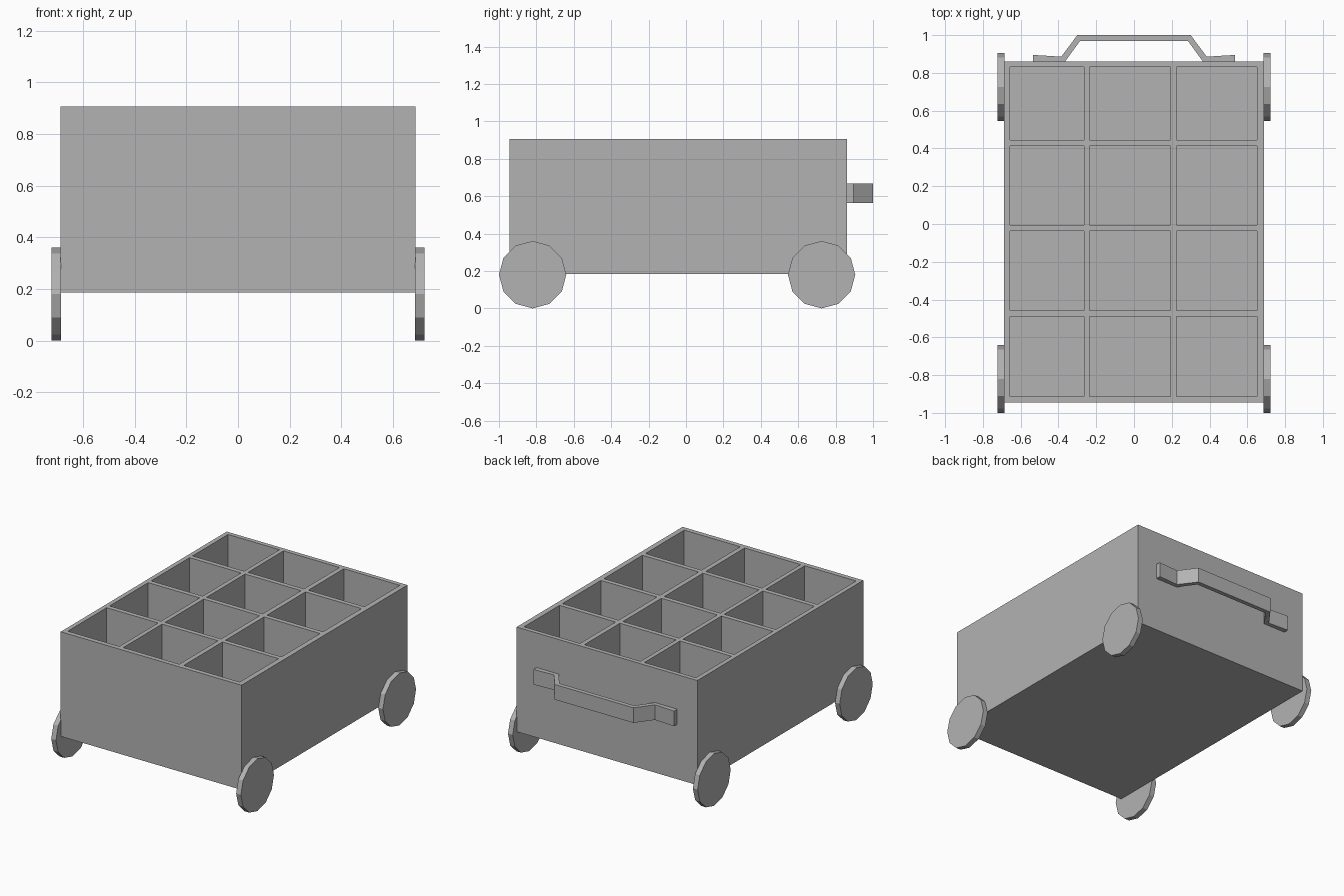
import bpy, bmesh, math
from mathutils import Matrix

if "Cube" in bpy.data.objects:
    bpy.data.objects.remove(bpy.data.objects["Cube"])

GREY = 0.45
grey = bpy.data.materials.new("plain grey")
grey.use_nodes = True
grey.diffuse_color = (GREY, GREY, GREY, 1)
grey.node_tree.nodes["Principled BSDF"].inputs["Base Color"].default_value = (GREY, GREY, GREY, 1)


def finish(bm, name):
    bmesh.ops.recalc_face_normals(bm, faces=bm.faces)
    mesh = bpy.data.meshes.new(name)
    bm.to_mesh(mesh)
    bm.free()
    mesh.materials.append(grey)
    obj = bpy.data.objects.new(name, mesh)
    bpy.context.collection.objects.link(obj)
    return obj


# Crate: a rim grid whose odd cells are sunk into compartments
BOTTOM, FLOOR, TOP = 0.185, 0.215, 0.905
xs = [-0.688, -0.657, -0.265, -0.235, 0.192, 0.225, 0.652, 0.688]
ys = [-0.945, -0.912, -0.49, -0.458, -0.038, -0.006, 0.412, 0.444, 0.83, 0.86]
bm = bmesh.new()
grid = [[bm.verts.new((x, y, TOP)) for y in ys] for x in xs]
pockets = []
for i in range(len(xs) - 1):
    for j in range(len(ys) - 1):
        face = bm.faces.new((grid[i][j], grid[i + 1][j], grid[i + 1][j + 1], grid[i][j + 1]))
        if i % 2 and j % 2:
            pockets.append(face)

# Outer walls and underside
border = [e for e in bm.edges if e.is_boundary]
skirt = bmesh.ops.extrude_edge_only(bm, edges=border)["geom"]
for v in skirt:
    if isinstance(v, bmesh.types.BMVert):
        v.co.z = BOTTOM
bmesh.ops.holes_fill(bm, edges=[e for e in bm.edges if e.is_boundary], sides=0)

# Compartments
for face in bmesh.ops.extrude_discrete_faces(bm, faces=pockets)["faces"]:
    for v in face.verts:
        v.co.z = FLOOR
finish(bm, "compartment_crate")

# Wheels: flat twelve-sided discs
for side, sx in (("left", 1), ("right", -1)):
    for end, y in (("front", -0.82), ("back", 0.725)):
        bm = bmesh.new()
        place = Matrix.Translation((sx * 0.704, y, 0.18)) @ Matrix.Rotation(math.pi / 2, 4, "Y")
        bmesh.ops.create_cone(bm, cap_ends=True, segments=12, radius1=0.18,
                              radius2=0.18, depth=0.036, matrix=place)
        finish(bm, f"{end}_{side}_wheel")

# Pull handle: bent strip with mounting pads, mirrored across the middle
half = [(0.285, 0.97), (0.365, 0.86), (0.535, 0.86), (0.535, 0.895), (0.385, 0.886), (0.30, 1.0)]
outline = half + [(-x, y) for x, y in reversed(half)]
bm = bmesh.new()
strip = bm.faces.new([bm.verts.new((x, y, 0.563)) for x, y in outline])
raised = bmesh.ops.extrude_face_region(bm, geom=[strip])["geom"]
bmesh.ops.translate(bm, vec=(0, 0, 0.104), verts=[v for v in raised if isinstance(v, bmesh.types.BMVert)])
finish(bm, "pull_handle")
